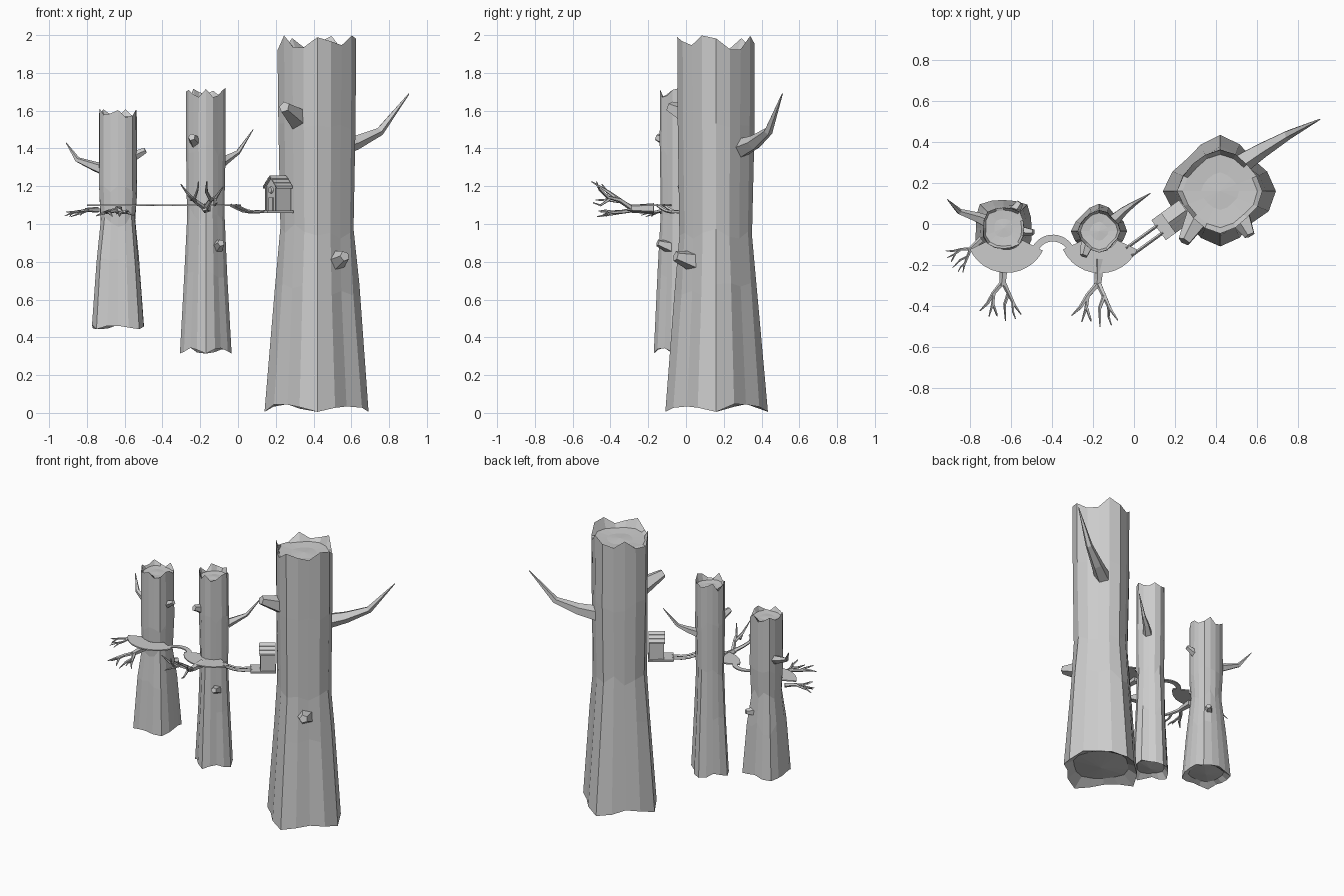
import bpy, bmesh, random
from math import sin, cos, pi, radians
from mathutils import Vector, Matrix

if "Cube" in bpy.data.objects:
    bpy.data.objects.remove(bpy.data.objects["Cube"])


def finish(bm, name):
    bmesh.ops.recalc_face_normals(bm, faces=bm.faces)
    me = bpy.data.meshes.new(name)
    bm.to_mesh(me)
    bm.free()
    ob = bpy.data.objects.new(name, me)
    bpy.context.collection.objects.link(ob)
    return ob


def bridge(bm, a, b):
    n = len(a)
    for i in range(n):
        bm.faces.new((a[i], a[(i + 1) % n], b[(i + 1) % n], b[i]))


def fan(bm, ring, co):
    c = bm.verts.new(co)
    for i in range(len(ring)):
        bm.faces.new((ring[i], ring[(i + 1) % len(ring)], c))


def trunk(name, cx, cy, profile, jag, seed, turn, sides=16):
    """Faceted, squarish trunk with splintered ends and a sunken top."""
    rng = random.Random(seed)
    bm = bmesh.new()
    lobe = [cos(4 * (2 * pi * i / sides - turn)) for i in range(sides)]
    noise = [rng.uniform(-.02, .02) for i in range(sides)]
    top = [-jag * (rng.uniform(0, .2) if i % 3 == 0 else rng.uniform(.2, .8)) for i in range(sides)]
    low = [jag * (.05 if c > .5 else rng.uniform(.1, .45)) for c in lobe]

    def ring(r, z, dz=None, amp=.06, wob=0.015):
        vs = []
        for i in range(sides):
            a = 2 * pi * i / sides
            q = r * (1 + amp * lobe[i] + noise[i] + rng.uniform(-wob, wob))
            vs.append(bm.verts.new((cx + q * cos(a), cy + q * sin(a), z + (dz[i] if dz else 0))))
        return vs
    (r0, z0), (r1, z1) = profile[0], profile[-1]
    rings = [ring(r0 * .75, z0 + jag * .6)]
    for k, (r, z) in enumerate(profile):
        dz = low if k == 0 else top if k == len(profile) - 1 else [rng.uniform(-.04, .04) for _ in lobe]
        rings.append(ring(r, z, dz, .1 if k < 2 else .06))
    rings.append(ring(r1 * .88, z1 - jag * .7))
    rings.append(ring(r1 * .45, z1 - jag * .75))
    for a, b in zip(rings, rings[1:]):
        bridge(bm, a, b)
    fan(bm, rings[0], (cx, cy, z0 + jag * .4))
    fan(bm, rings[-1], (cx, cy, z1 - jag * .7))
    finish(bm, name)


def limb(bm, pts, radii, n=5):
    """Tapered n-sided tube along a path."""
    pts = [Vector(p) for p in pts]
    rings = []
    for i, (p, r) in enumerate(zip(pts, radii)):
        d = (pts[min(i + 1, len(pts) - 1)] - pts[max(i - 1, 0)]).normalized()
        u = d.cross(Vector((0, 0, 1))).normalized()
        v = u.cross(d)
        rings.append([bm.verts.new(p + r * (u * cos(2 * pi * k / n) + v * sin(2 * pi * k / n))) for k in range(n)])
    for a, b in zip(rings, rings[1:]):
        bridge(bm, a, b)
    bm.faces.new(rings[0])
    bm.faces.new(rings[-1])


def branch(name, pts, radii, n=5):
    bm = bmesh.new()
    limb(bm, pts, radii, n)
    finish(bm, name)


def twig_hand(name, base, heading, scale, lift):
    """Forked support branch: stem, two limbs and splayed fingers."""
    M = Matrix.Translation(base) @ Matrix.Rotation(radians(heading), 4, 'Z') @ Matrix.Scale(scale, 4)
    bm = bmesh.new()
    paths = [
        ([(-.04, 0, -.01), (.06, 0, -.01), (.1, .005, 0)], (.028, .02, .017)),
        ([(.08, 0, 0), (.14, .05, .25), (.2, .085, .5), (.24, .125, .9)], (.015, .012, .009, .003)),
        ([(.08, 0, 0), (.14, -.03, .3), (.2, -.06, .4), (.255, -.10, .8)], (.015, .012, .009, .003)),
        ([(.14, .05, .25), (.2, .055, .3), (.27, .075, .3)], (.011, .009, .003)),
        ([(.19, .057, .3), (.25, .035, .7), (.265, .03, 1)], (.009, .006, .003)),
        ([(.14, -.03, .3), (.2, -.01, .6), (.29, -.015, 1)], (.011, .009, .003)),
        ([(.19, -.055, .35), (.24, -.055, .1), (.28, -.07, .2)], (.009, .006, .003)),
    ]
    for pts, radii in paths:
        limb(bm, [M @ Vector((x, -y, z * lift)) for x, y, z in pts], [r * scale for r in radii])
    finish(bm, name)


def deck(name, cx, cy, ri, ro, a0, a1, z, t=.008, steps=12):
    """Curved flat walkway."""
    bm = bmesh.new()
    rings = []
    for i in range(steps + 1):
        a = radians(a0 + (a1 - a0) * i / steps)
        rings.append([bm.verts.new((cx + r * cos(a), cy + r * sin(a), zz))
                      for r, zz in ((ri, z), (ro, z), (ro, z - t), (ri, z - t))])
    for p, q in zip(rings, rings[1:]):
        bridge(bm, p, q)
    bm.faces.new(rings[0])
    bm.faces.new(rings[-1])
    finish(bm, name)


# Trunks
trunk("large_trunk", .42, .16, [(.25, .0), (.205, .65), (.184, .96), (.192, 1.5), (.195, 2)], .11, 4, 0)
trunk("middle_trunk", -.17, -.035, [(.125, .31), (.105, .75), (.094, 1.05), (.099, 1.4), (.098, 1.72)], .08, 8, 0)
trunk("small_trunk", -.635, -.02, [(.147, .44), (.12, .8), (.096, 1.02), (.105, 1.2), (.104, 1.61)], .06, 15, pi / 4)

# Pointed branches
branch("large_branch", [(.48, .27, 1.39), (.62, .36, 1.43), (.75, .435, 1.49), (.905, .51, 1.69)], (.058, .04, .024, .003))
branch("middle_branch", [(-.1, .02, 1.32), (-.05, .065, 1.35), (0, .1, 1.38), (.08, .15, 1.5)], (.032, .022, .013, .002))
branch("small_branch", [(-.69, .0, 1.28), (-.76, .03, 1.305), (-.85, .06, 1.34), (-.91, .12, 1.43)], (.035, .027, .015, .002))

# Broken stubs
for name, a, b, r in [
        ("large_upper_stub", (.33, .06, 1.55), (.245, -.085, 1.62), .07),
        ("large_lower_stub", (.51, .05, .80), (.565, -.055, .83), .062),
        ("middle_upper_stub", (-.21, -.05, 1.42), (-.245, -.155, 1.46), .045),
        ("middle_lower_stub", (-.12, -.06, .87), (-.09, -.15, .9), .042),
        ("small_upper_stub", (-.59, -.03, 1.34), (-.49, -.04, 1.39), .035),
        ("small_lower_stub", (-.61, .03, .89), (-.555, .105, .9), .04)]:
    branch(name, [a, b], (r, r * .45), 5)

# Forked branches below the decks
twig_hand("middle_support", (-.17, -.21, 1.085), -92, 1, .14)
twig_hand("small_front_support", (-.635, -.21, 1.075), -91, .9, -.04)
twig_hand("small_side_support", (-.76, -.09, 1.075), -138, .6, -.06)

# Walkways
deck("small_deck", -.62, -.04, .085, .198, 205, 333, 1.102)
deck("middle_deck", -.165, -.04, .09, .2, 205, 335, 1.102)
deck("arched_walkway", -.395, -.165, .08, .113, 25, 150, 1.102)

# Sagging rope bridge, house deck and house share one local frame
S = Matrix.Translation((.12, -.03, 1.065)) @ Matrix.Rotation(radians(36), 4, 'Z')
for side, y in (("left", .022), ("right", -.022)):
    branch(side + "_bridge_rail", [S @ Vector((x, y, z)) for x, z in
           ((-.18, .035), (-.14, .018), (-.1, .004), (-.05, -.002), (.01, .002))], [.008] * 5, 4)


def box(name, lo, hi):
    bm = bmesh.new()
    lo, hi = Vector(lo), Vector(hi)
    bmesh.ops.create_cube(bm, size=1, matrix=S @ Matrix.Translation((lo + hi) / 2) @ Matrix.Diagonal((*(hi - lo), 1)))
    finish(bm, name)


def extrude_profile(name, pts, x0, x1):
    bm = bmesh.new()
    a, b = ([bm.verts.new(S @ Vector((x, y, z))) for y, z in pts] for x in (x0, x1))
    bridge(bm, a, b)
    bm.faces.new(a)
    bm.faces.new(b)
    finish(bm, name)


box("house_deck", (0, -.06, -.006), (.17, .06, .006))
extrude_profile("house_body", [(-.045, .004), (.045, .004), (.045, .135), (0, .178), (-.045, .135)], .07, .165)
for side, s in (("left", 1), ("right", -1)):
    extrude_profile(side + "_roof", [(0, .182), (s * .06, .124), (s * .06, .132), (0, .191)], .06, .165)
    box(side + "_corner_post", (.065, s * .045 - .005, .004), (.075, s * .045 + .005, .135))
    # Overlapping shingle rows
    for row in range(3):
        y, z = .06 - row * .02, .132 + row * .0195
        extrude_profile(f"{side}_shingles_{row}", [(s * y, z), (s * y, z + .004), (s * (y - .02), z + .0195)], .058, .166)
box("door", (.065, -.018, .006), (.071, .018, .075))
bm = bmesh.new()
bmesh.ops.create_cone(bm, cap_ends=True, segments=12, radius1=.02, radius2=.016, depth=.012,
                      matrix=S @ Matrix.Translation((.066, 0, .115)) @ Matrix.Rotation(-pi / 2, 4, 'Y'))
finish(bm, "round_window")
